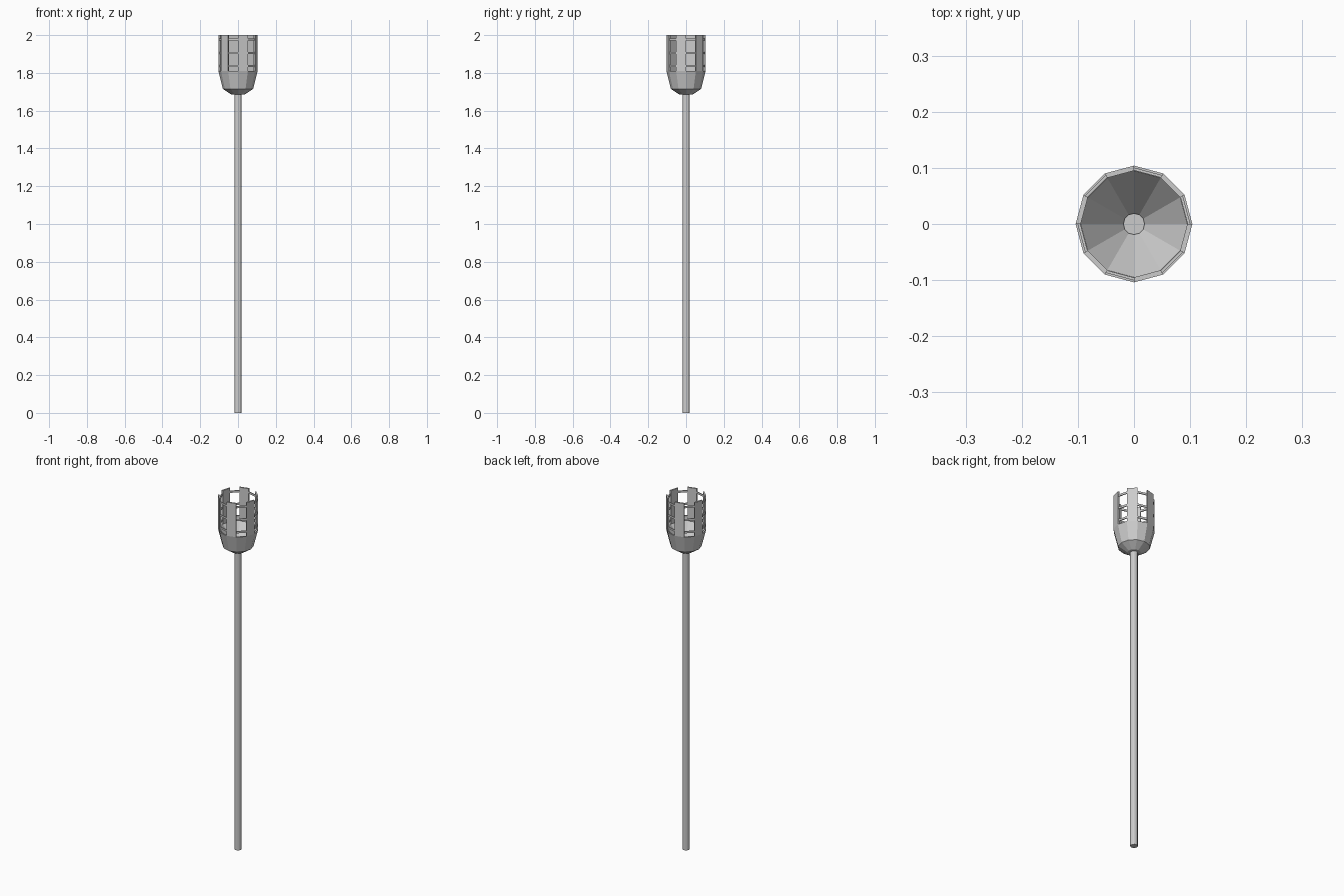
import bpy, bmesh
from math import cos, sin, radians

if "Cube" in bpy.data.objects:
    bpy.data.objects.remove(bpy.data.objects["Cube"])

N = 12


def make(name, build):
    bm = bmesh.new()
    build(bm)
    bmesh.ops.recalc_face_normals(bm, faces=bm.faces)
    me = bpy.data.meshes.new(name)
    bm.to_mesh(me)
    bm.free()
    ob = bpy.data.objects.new(name, me)
    bpy.context.collection.objects.link(ob)
    return ob


def ring(bm, r, z, n=N):
    return [bm.verts.new((r * cos(radians(360 / n * i)), r * sin(radians(360 / n * i)), z)) for i in range(n)]


def lathe(bm, profile, n=N, capped=True):
    rings = [ring(bm, r, z, n) for r, z in profile]
    for a, b in zip(rings, rings[1:]):
        for i in range(n):
            j = (i + 1) % n
            bm.faces.new((a[i], a[j], b[j], b[i]))
    if capped:
        bm.faces.new(rings[0])
        bm.faces.new(rings[-1])


def wall_segment(bm, start, r_in, r_out, z0, z1):
    # straight 30 degree piece of the twelve-sided wall
    v = [bm.verts.new((r * cos(radians(a)), r * sin(radians(a)), z))
         for z in (z0, z1)
         for r, a in ((r_in, start), (r_out, start), (r_out, start + 30), (r_in, start + 30))]
    for f in ((0, 1, 2, 3), (4, 5, 6, 7), (0, 1, 5, 4), (1, 2, 6, 5), (2, 3, 7, 6), (3, 0, 4, 7)):
        bm.faces.new([v[i] for i in f])


# Long handle
make("pole", lambda bm: lathe(bm, [(0.019, 0), (0.019, 1.715)]))

# Faceted cup with a conical hollow
make("cup", lambda bm: lathe(bm, [(0.035, 1.685), (0.08, 1.715), (0.104, 1.81),
                                  (0.095, 1.81), (0.018, 1.71)]))

# Six upright slats on alternate sides, thin cross bars in the gaps
for k in range(6):
    start = 30 + 60 * k
    make(f"slat_{k + 1}", lambda bm: wall_segment(bm, start, 0.095, 0.104, 1.81, 2.0))
    for j, z in enumerate((1.83, 1.9, 1.972)):
        make(f"cross_bar_{k + 1}_{j + 1}",
             lambda bm: wall_segment(bm, start + 30, 0.0955, 0.1005, z, z + 0.011))
